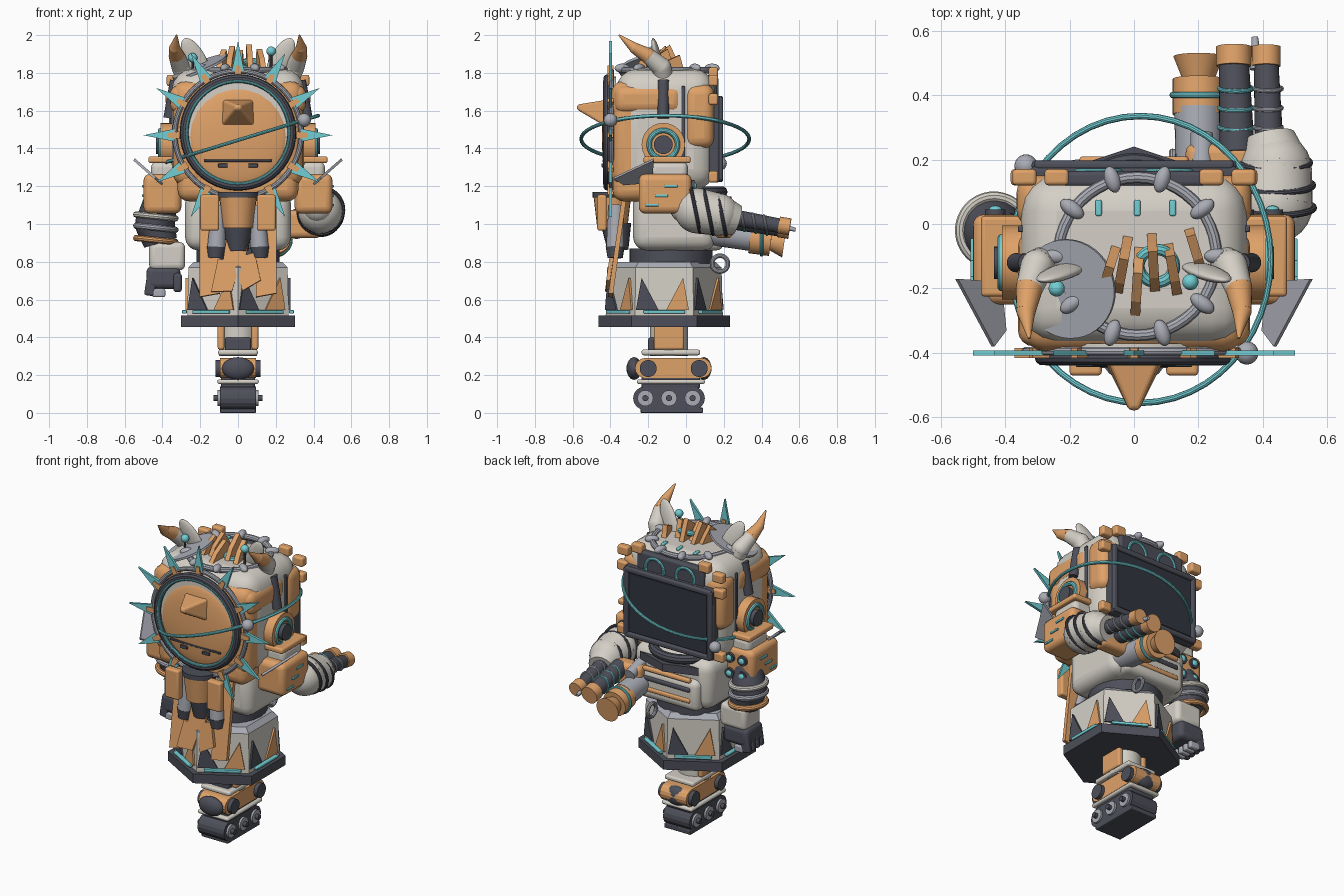
import bpy, math
from math import sin, cos, pi, radians as rad
from mathutils import Vector, Matrix

if "Cube" in bpy.data.objects:
    bpy.data.objects.remove(bpy.data.objects["Cube"])

def material(name, *c):
    m = bpy.data.materials.new(name)
    m.diffuse_color = (*c, 1)
    m.use_nodes = True
    m.node_tree.nodes["Principled BSDF"].inputs["Base Color"].default_value = m.diffuse_color
    return m
ORANGE, WHITE = material("orange", .74, .36, .14), material("bone", .66, .63, .57)
DARK, BLACK = material("charcoal", .075, .078, .10), material("screen", .03, .035, .05)
TEAL, GREY = material("teal", .17, .62, .66), material("steel", .40, .41, .46)

def done(name, mat, smooth=True):
    ob = bpy.context.object
    ob.name = name
    ob.data.materials.append(mat)
    if smooth:
        bpy.ops.object.shade_smooth_by_angle(angle=rad(35))
    return ob

def box(name, c, s, mat, bevel=.012, rot=(0, 0, 0)):
    bpy.ops.mesh.primitive_cube_add(size=1, location=c, rotation=rot)
    ob = bpy.context.object
    ob.data.transform(Matrix.Diagonal((*s, 1)))
    b = ob.modifiers.new("bevel", 'BEVEL')
    b.width, b.segments = bevel, 4
    return done(name, mat)

def cyl(name, a, b, r1, mat, r2=None, n=24):
    a, b = Vector(a), Vector(b)
    bpy.ops.mesh.primitive_cone_add(vertices=n, radius1=r1, radius2=r1 if r2 is None else r2,
                                    depth=(b - a).length, location=(a + b) / 2)
    bpy.context.object.rotation_euler = Vector((0, 0, 1)).rotation_difference(b - a).to_euler()
    return done(name, mat, n > 8)

def ball(name, c, s, mat, rot=(0, 0, 0)):
    bpy.ops.mesh.primitive_uv_sphere_add(segments=24, ring_count=12, radius=1, location=c, rotation=rot)
    bpy.context.object.scale = s if isinstance(s, tuple) else (s, s, s)
    return done(name, mat)

def ring(name, c, R, r, mat, rot=(0, 0, 0)):
    bpy.ops.mesh.primitive_torus_add(major_radius=R, minor_radius=r, major_segments=48,
                                     minor_segments=10, location=c, rotation=rot)
    return done(name, mat)

def plate(name, pts, t, mat, loc=(0, 0, 0), rot=(0, 0, 0)):
    """Flat profile in the local XZ plane, thickness t along Y."""
    n = len(pts)
    fs = [list(range(n)), list(range(2 * n - 1, n - 1, -1))]
    fs += [[(i + 1) % n, i, n + i, n + (i + 1) % n] for i in range(n)]
    me = bpy.data.meshes.new(name)
    me.from_pydata([(x, y, z) for y in (-t / 2, t / 2) for x, z in pts], [], fs)
    ob = bpy.data.objects.new(name, me)
    bpy.context.collection.objects.link(ob)
    ob.location, ob.rotation_euler = loc, rot
    me.materials.append(mat)

def limb(name, pts, radii, mat):
    for i in range(len(pts) - 1):
        cyl(name, pts[i], pts[i + 1], radii[i], mat, radii[i + 1], 20)
        ball(name + "_joint", pts[i], radii[i], mat)

def stadium(y0, y1, z0, z1):
    r, z, h = (z1 - z0) / 2, (z0 + z1) / 2, [pi * i / 8 - pi / 2 for i in range(9)]
    return [(y1 - r + r*cos(a), z + r*sin(a)) for a in h] + [(y0 + r - r*cos(a), z - r*sin(a)) for a in h]

Y, SIDE, R90 = -.115, (0, 0, pi / 2), (pi / 2, 0, 0)
# tracked foot
plate("lower_track", stadium(-.28, .10, .015, .14), .19, DARK, rot=SIDE)
plate("upper_track", stadium(-.27, .135, .185, .29), .19, ORANGE, rot=SIDE)
box("sole", (0, -.075, .014), (.19, .33, .028), DARK, .005)
box("foot_filler", (0, -.08, .165), (.18, .31, .07), DARK)
box("foot_deck", (0, -.08, .165), (.22, .36, .025), WHITE)
box("upper_deck", (0, -.08, .32), (.21, .31, .03), WHITE)
cyl("ankle_column", (0, -.09, .3), (0, -.09, .47), .10, WHITE)
box("ankle_block", (0, -.17, .36), (.14, .06, .08), DARK)
for s in (-1, 1):
    for y in (-.215, -.09, .035):
        cyl("track_wheel", (s*.08, y, .078), (s*.108, y, .078), .042, GREY)
        cyl("track_hub", (s*.1, y, .078), (s*.13, y, .078), .016, DARK)
    for y in (-.2, .07):
        cyl("upper_wheel", (s*.08, y, .235), (s*.12, y, .235), .045, DARK)
    box("ankle_brace", (s*.09, -.09, .40), (.035, .16, .13), ORANGE)
    ball("roller_cover", (0, -.09 + s*.185, .235), (.085, .04, .06), DARK)
# hexagonal base and skirt
cyl("base_plate", (0, Y, .455), (0, Y, .515), .347, DARK, n=6)
cyl("skirt", (0, Y, .515), (0, Y, .77), .31, WHITE, .303, 6)
cyl("skirt_top", (0, Y, .77), (0, Y, .80), .303, GREY, .27, 6)
for k in range(6):
    a = k * pi / 3
    n, t, o = Vector((cos(a), sin(a), 0)), Vector((-sin(a), cos(a), 0)), Vector((0, Y, .535))
    box("glow_strip", o + n*.283, (.22, .025, .018), TEAL, .005, (0, 0, a + pi/2))
    for u, m, lean in ((-.09, DARK, -.03), (.07, ORANGE, .03)):
        plate("skirt_shard", [(-.06, 0), (.06, 0), (lean, .17)], .03, m,
              o + n*.262 + t*u + Vector((0, 0, .01)), (0, 0, a + pi/2))
# torso
cyl("waist", (0, -.08, .79), (0, -.08, .87), .22, DARK)
box("torso", (0, -.06, 1.02), (.56, .44, .32), WHITE, .07)
box("back_pack", (0, .12, .96), (.44, .16, .2), WHITE, .04)
for z, m in ((.93, ORANGE), (1.0, DARK), (1.06, ORANGE)):
    box("back_slat", (0, .195, z), (.34, .03, .03), m)
plate("back_ridge", [(-.21, 0), (.21, 0), (0, .07)], .05, DARK, (0, .17, 1.12), (rad(-90), 0, 0))
ring("hook", (.12, .18, .79), .042, .012, GREY, (0, pi/2, 0))
ring("neck_ring", (0, .0, 1.17), .19, .03, DARK)
# hanging bucket and straps at the front
cyl("bucket", (0, -.39, .98), (0, -.39, 1.15), .08, ORANGE, .1)
cyl("bucket_rim", (0, -.385, 1.14), (0, -.385, 1.17), .11, DARK)
cyl("bucket_spout", (0, -.36, .86), (0, -.37, 1.0), .055, DARK, .08)
for s in (-1, 1):
    cyl("nozzle", (s*.115, -.375, .87), (s*.10, -.37, 1.1), .048, GREY, .04)
    cyl("nozzle_tip", (s*.118, -.375, .82), (s*.115, -.375, .88), .04, DARK, .05)
    plate("strap", [(-.055, -.26), (.055, -.24), (.055, .27), (-.055, .27)], .025, ORANGE,
          (s*.15, -.365, .87), (rad(-8), 0, 0))
    box("strap_cap", (s*.15, -.445, 1.06), (.1, .05, .19), ORANGE)
for x, z, r in ((-.07, .72, .15), (.05, .75, -.35), (-.02, .83, .1)):
    plate("apron_shard", [(-.06, -.09), (.05, -.07), (.07, .08), (-.05, .09)], .02, ORANGE,
          (x, -.41 + (z - .7)*.15, z), (rad(-8), r, 0))
# head shell with orange panels
box("head", (0, -.11, 1.5), (.70, .52, .64), WHITE, .11)
box("face_shell", (0, -.31, 1.48), (.69, .17, .56), ORANGE, .07)
box("jaw", (0, -.29, 1.22), (.64, .2, .2), ORANGE, .06)
for s in (-1, 1):
    box("rear_panel", (s*.285, .07, 1.57), (.16, .16, .34), ORANGE, .055)
    box("brow_panel", (s*.28, -.20, 1.66), (.16, .36, .15), ORANGE, .05)
    box("cheek_panel", (s*.3, -.10, 1.33), (.12, .2, .2), WHITE, .04)
    box("seam", (s*.35, -.015, 1.5), (.02, .02, .46), DARK, .005)
# round face with nose and spikes
cyl("face_back", (0, -.37, 1.48), (0, -.415, 1.48), .30, WHITE, n=48)
ball("face_dome", (0, -.405, 1.46), (.262, .04, .262), ORANGE)
ring("face_rim", (0, -.415, 1.485), .285, .023, DARK, R90)
ring("face_glow", (0, -.43, 1.485), .272, .009, TEAL, R90)
ring("face_outer", (0, -.395, 1.475), .335, .014, GREY, R90)
box("visor_seam", (0, -.437, 1.335), (.36, .012, .012), DARK, .003)
nose = cyl("nose", (0, -.42, 1.59), (0, -.578, 1.62), .125, ORANGE, .022, 4)
nose.data.transform(Matrix.Diagonal((1, .8, 1, 1)) @ Matrix.Rotation(pi/4, 4, 'Z'))
b = nose.modifiers.new("bevel", 'BEVEL')
b.width, b.segments = .014, 3
for x in (-.08, .08):
    box("grille", (x, -.44, 1.31), (.05, .015, .02), DARK, .003)
for k in range(12):
    at = (0, -.40, 1.47), (0, k * pi / 6, 0)
    plate("face_spike", [(.34, -.033), (.50, 0), (.34, .033)], .016, TEAL, *at)
    plate("spike_socket", [(.31, -.02), (.37, -.012), (.37, .012), (.31, .02)], .03, ORANGE, *at)
# orbiting ring with beads
ring("orbit", (.02, -.11, 1.45), .445, .01, TEAL, (0, rad(-17), 0)).scale = (.95, 1, 1)
ball("orbit_bead", (.35, -.4, 1.55), .036, GREY)
ball("orbit_bead", (-.335, .18, 1.32), .036, GREY)
# crown
ring("crown_ring", (.01, -.1, 1.815), .245, .018, GREY)
for k in range(10):
    a = k * pi / 5
    ball("crown_bead", (.01 + .25*cos(a), -.1 + .25*sin(a), 1.825), (.042, .024, .024), GREY, (0, 0, a))
for i, (x, y, h, w) in enumerate([(-.08, -.15, .12, .09), (-.035, -.13, .14, .1), (.01, -.18, .12, .12),
                                  (.06, -.12, .15, .1), (.12, -.14, .13, .09), (.19, -.08, .1, .08)]):
    plate("crest_shard", [(-w, 0), (w, 0), (w*.6, h*.6), (.03, h), (-w*.5, h*.55)], .03, ORANGE,
          (x, y, 1.8), (0, x - .03, pi/2 + (i - 2.5)*.12))
ring("crest_loop", (.07, -.13, 1.84), .055, .018, TEAL, (.4, 0, 0))
for x in (-.11, .01, .12):
    box("crown_light", (x, .05, 1.82), (.02, .05, .02), TEAL, .006)
cyl("dish", (-.2, -.2, 1.825), (-.205, -.202, 1.837), .155, GREY, n=40)
for x, y, z in ((-.24, -.2, 1.88), (.175, -.18, 1.915)):
    cyl("antenna", (x, y, 1.78), (x, y, z), .007, DARK, n=8)
    ball("antenna_ball", (x, y, z), .025, TEAL)
for s in (-1, 1):
    # horns and ears
    cyl("horn_stem", (s*.365, -.12, 1.56), (s*.33, -.12, 1.76), .03, DARK)
    limb("horn", [(s*.26, -.11, 1.74), (s*.3, -.13, 1.83), (s*.325, -.2, 1.89)], [.05, .052, .042], WHITE)
    limb("horn_tip", [(s*.325, -.2, 1.89), (s*.335, -.27, 1.93), (s*.325, -.355, 2.0)], [.042, .03, .004], ORANGE)
    ball("ear", (s*.225, -.15, 1.87), (.055, .022, .13), WHITE, (.2, s*.5, 0))
    # side pods, shoulders and blades
    cyl("pod", (s*.33, -.12, 1.42), (s*.41, -.12, 1.42), .115, ORANGE)
    ring("pod_glow", (s*.41, -.12, 1.42), .075, .014, TEAL, (0, pi/2, 0))
    cyl("pod_core", (s*.38, -.12, 1.42), (s*.435, -.12, 1.42), .05, DARK)
    box("pod_shelf", (s*.40, -.1, 1.34), (.15, .25, .035), ORANGE)
    box("shoulder_link", (s*.39, -.09, 1.28), (.14, .2, .1), WHITE, .03)
    box("shoulder", (s*.40, -.11, 1.16), (.2, .28, .21), ORANGE, .035)
    tilt = (Matrix.Rotation(s*.85, 3, 'Y') @ Matrix.Rotation(pi/2, 3, 'Z')).to_euler()
    plate("side_blade", [(-.38, .05), (-.33, 0), (-.18, .02), (-.17, .2)], .014, GREY, (s*.40, 0, 1.21), tilt)
    for z in (1.1, 1.15, 1.2):
        box("shoulder_vent", (s*.5, z - 1.28, z), (.015, .07, .014), TEAL, .004)
    for x, z in ((.34, 1.1), (.43, 1.1), (.34, 1.2), (.43, 1.2)):
        cyl("shoulder_lamp", (s*x, .02, z), (s*x, .045, z), .032, DARK)
        ball("lamp_lens", (s*x, .045, z), (.02, .012, .02), TEAL)
    # rear screen frame
    box("screen_side", (s*.3, .182, 1.45), (.035, .03, .44), DARK)
    box("screen_bar", (0, .182, 1.45 + s*.21), (.62, .03, .035), DARK)
    ring("screen_arch", (s*.11, .16, 1.70), .065, .012, TEAL, R90)
    for x, z in ((.24, 1.8), (.34, 1.76), (.345, 1.66), (.345, 1.25)):
        box("screen_clip", (s*x, .145, z), (.075, .05, .06), ORANGE)
box("screen_case", (0, .15, 1.45), (.64, .06, .46), DARK, .015)
box("screen_hood", (0, .14, 1.72), (.48, .05, .14), DARK, .015)
box("screen_glass", (0, .178, 1.45), (.56, .02, .38), BLACK, .004)
# right arm: ribbed sleeve ending in three barrels
limb("sleeve", [(.425, -.005, 1.085), (.435, .06, 1.07), (.44, .17, 1.05), (.42, .27, 1.02)], [.08, .12, .112, .08], WHITE)
for y, r in ((.05, .12), (.12, .117), (.19, .108)):
    ring("sleeve_rib", (.438, y, 1.085 - y*.2), r, .01, DARK, (pi/2 + .2, 0, 0))
box("barrel_mount", (.3, .2, 1.0), (.28, .1, .15), ORANGE, .03)
for x, z, r, y1 in ((.42, 1.01, .045, .5), (.32, 1.0, .055, .5)):
    cyl("barrel", (x, .22, z + .03), (x - .01, y1, z - .02), r, DARK, r*.85)
    cyl("muzzle", (x - .01, y1 - .01, z - .015), (x - .01, y1 + .05, z - .025), r, ORANGE)
    for y in (.3, .36, .42):
        ring("barrel_band", (x - .004, y, z + .065 - y*.17), r*.93, .007, TEAL if x < .4 else GREY, (pi/2 + .17, 0, 0))
cyl("barrel_pin", (.38, .48, .99), (.375, .58, .97), .02, GREY, .01)
cyl("funnel_stem", (.2, .12, .96), (.2, .36, .93), .07, GREY, .075)
cyl("funnel_drum", (.2, .34, .925), (.2, .45, .91), .08, ORANGE)
ring("funnel_glow", (.2, .40, .917), .08, .01, TEAL, R90)
cyl("funnel", (.2, .45, .91), (.2, .52, .90), .05, ORANGE, .078)
cyl("arm_tube", (.21, .1, 1.08), (.21, .28, 1.03), .035, GREY)
# left arm hanging down to a fist
limb("left_arm", [(-.41, -.05, 1.12), (-.44, -.02, 1.0), (-.41, -.02, .9)], [.09, .105, .09], DARK)
for z, m in ((1.04, WHITE), (.98, GREY), (.915, ORANGE)):
    ring("arm_band", (-.435, -.02, z), .104, .017, m, (0, .1, 0))
box("wrist", (-.375, -.02, .83), (.19, .17, .15), WHITE, .03)
box("palm", (-.395, -.02, .715), (.18, .17, .12), DARK, .03)
for i in range(4):
    box("finger", (-.46, -.085 + i*.043, .69), (.055, .036, .14), DARK, .012, (0, .15, 0))
    box("fingertip", (-.42, -.085 + i*.043, .635), (.07, .034, .045), GREY, .01)
box("thumb", (-.32, -.09, .69), (.045, .05, .1), DARK, .015)
